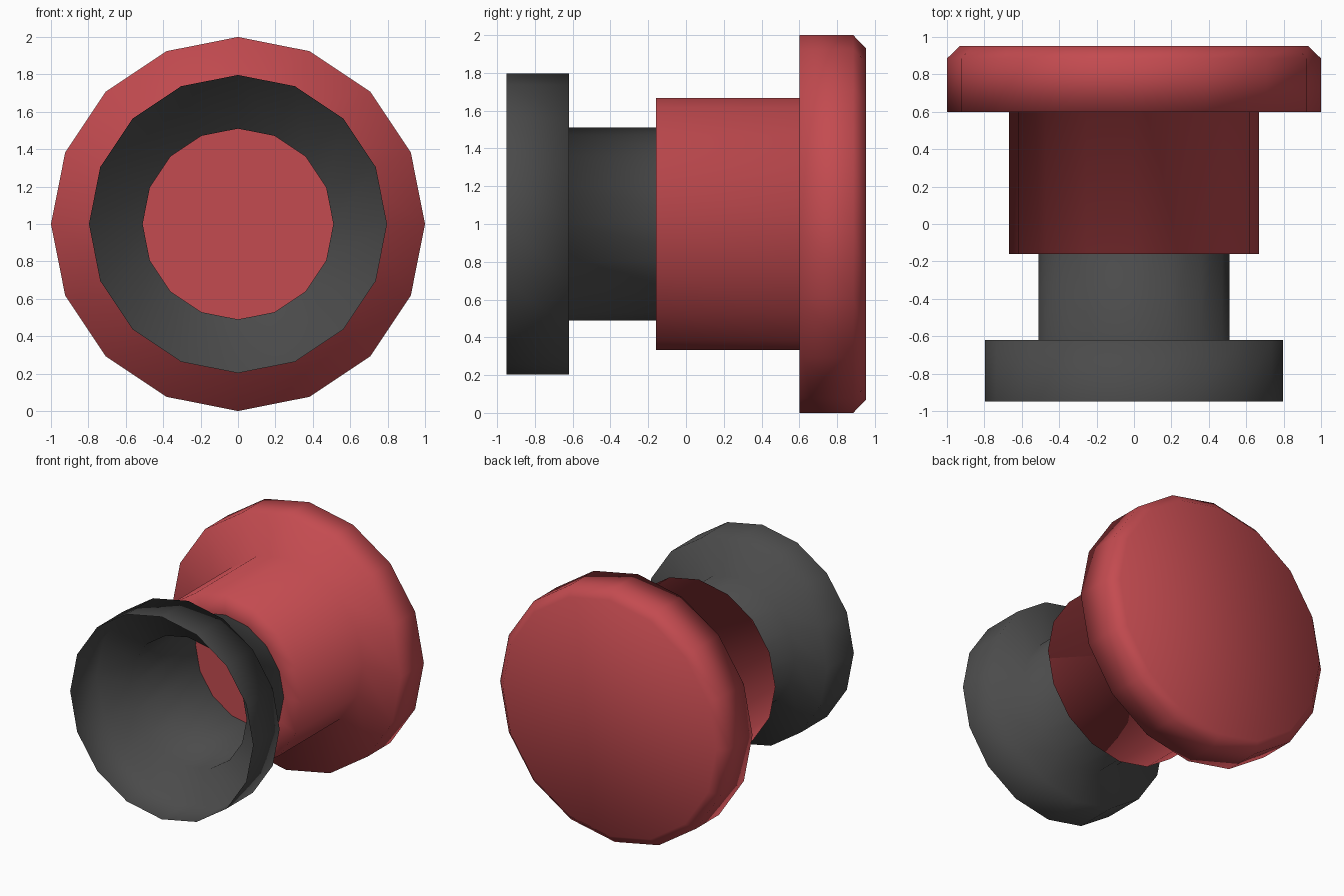
import bpy, bmesh, math

if "Cube" in bpy.data.objects:
    bpy.data.objects.remove(bpy.data.objects["Cube"])

SIDES = 16
CENTRE_Z = 1.0


def material(name, rgb):
    m = bpy.data.materials.new(name)
    m.diffuse_color = (*rgb, 1)
    m.use_nodes = True
    m.node_tree.nodes["Principled BSDF"].inputs["Base Color"].default_value = m.diffuse_color
    return m


def lathe(name, profile, mat, cap_end=False, smooth=True):
    """Spin (y, radius) points around the horizontal y axis."""
    bm = bmesh.new()
    rings = []
    for y, r in profile:
        rings.append([bm.verts.new((r * math.sin(2 * math.pi * i / SIDES), y,
                                    CENTRE_Z + r * math.cos(2 * math.pi * i / SIDES)))
                      for i in range(SIDES)])
    for a, b in zip(rings, rings[1:]):
        for i in range(SIDES):
            j = (i + 1) % SIDES
            bm.faces.new((a[i], a[j], b[j], b[i]))
    if cap_end:
        bm.faces.new(rings[-1])
    bmesh.ops.recalc_face_normals(bm, faces=bm.faces)
    for f in bm.faces:
        f.smooth = smooth
    mesh = bpy.data.meshes.new(name)
    bm.to_mesh(mesh)
    bm.free()
    mesh.materials.append(mat)
    ob = bpy.data.objects.new(name, mesh)
    bpy.context.collection.objects.link(ob)
    return ob


red = material("red", (0.55, 0.07, 0.08))
dark = material("dark_grey", (0.07, 0.07, 0.07))

# Open grey cup with a neck that runs on inside the red body
lathe("cup_and_neck", [(-0.95, 0.797), (-0.62, 0.797), (-0.62, 0.51), (0.2, 0.51)], dark)

# Red body with its front collar, wide flange and bevelled back cap
lathe("body_and_flange", [(-0.16, 0.511), (-0.16, 0.667), (0.6, 0.667), (0.6, 1.0),
                          (0.885, 1.0), (0.953, 0.93)], red, cap_end=True)

# Red floor at the bottom of the neck
lathe("neck_floor", [(0.2, 0.51)], red, cap_end=True, smooth=False)
